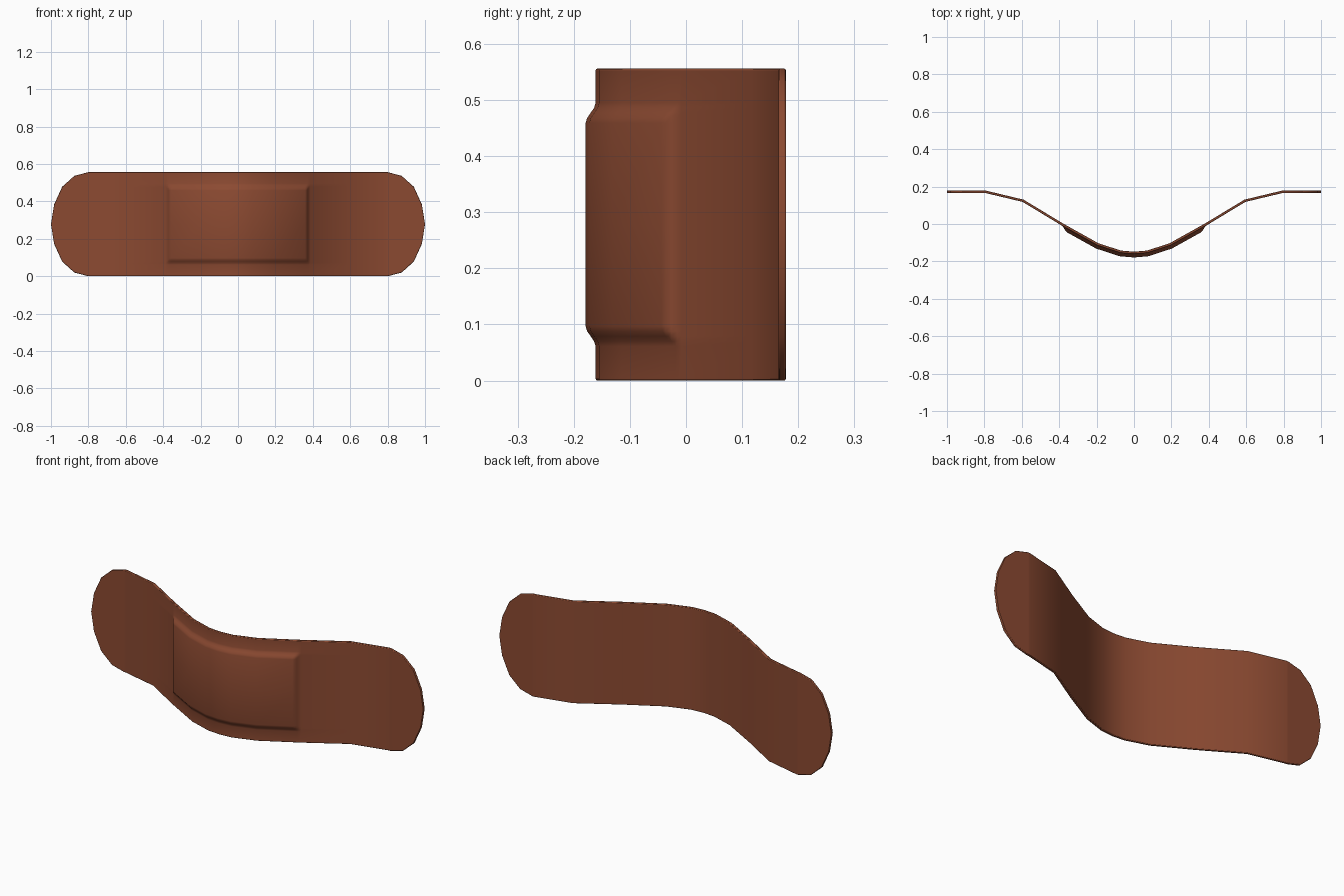
import bpy, bmesh, math

cube = bpy.data.objects.get("Cube")
if cube:
    bpy.data.objects.remove(cube)

HALF = 0.278          # half height of the strip
THICK = 0.013         # strip thickness
PAD_X, PAD_Z, PAD_RISE = 0.38, 0.217, 0.018
SLOPE = 0.036         # width of the pad's rounded shoulder

# Curve of the back surface, seen from above (mirrored in x)
CURVE = [(0, -0.148), (0.07, -0.142), (0.19, -0.103), (0.38, 0.003),
         (0.59, 0.13), (0.79, 0.178), (1, 0.178)]
# Rounded ends: x and fraction of the half height
CAP = [(0.8, 1), (0.875, 0.93), (0.94, 0.72), (0.983, 0.38), (1, 0)]


def lookup(points, x):
    """Linear interpolation through points, symmetric in x."""
    x = abs(x)
    if x <= points[0][0]:
        return points[0][1]
    for (x0, y0), (x1, y1) in zip(points, points[1:]):
        if x <= x1:
            return y0 + (y1 - y0) * (x - x0) / (x1 - x0)
    return points[-1][1]


def pad_height(x, z):
    """Raised cushion with an S-shaped shoulder."""
    d = min(PAD_X - abs(x), PAD_Z - abs(z)) / SLOPE
    d = max(0.0, min(1.0, d))
    return PAD_RISE * d * d * (3 - 2 * d)


def mirrored(values):
    return sorted({s * v for v in values for s in (-1, 1)})


def shoulder(edge):
    return [edge - SLOPE * k / 4 for k in range(5)]


columns = mirrored([p[0] for p in CURVE] + [p[0] for p in CAP] + shoulder(PAD_X))
rows = mirrored([0, HALF] + shoulder(PAD_Z))

# Back and front sheets joined by a rim
bm = bmesh.new()
back, front = [], []
for x in columns:
    y = lookup(CURVE, x)
    e = 0.02
    slope = (lookup(CURVE, x + e) - lookup(CURVE, x - e)) / (2 * e)
    if abs(x) > 0.9:
        slope = 0
    length = math.hypot(1, slope)
    nx, ny = slope / length, -1 / length
    back_col, front_col = [], []
    for r in rows:
        z = r * lookup(CAP, x)
        rise = THICK + pad_height(x, z)
        back_col.append(bm.verts.new((x, y, z + HALF)))
        front_col.append(bm.verts.new((x + nx * rise, y + ny * rise, z + HALF)))
    back.append(back_col)
    front.append(front_col)

for i in range(len(columns) - 1):
    for j in range(len(rows) - 1):
        for sheet in (back, front):
            bm.faces.new((sheet[i][j], sheet[i + 1][j],
                          sheet[i + 1][j + 1], sheet[i][j + 1]))
    for j in (0, -1):
        bm.faces.new((back[i][j], back[i + 1][j], front[i + 1][j], front[i][j]))
bmesh.ops.remove_doubles(bm, verts=bm.verts, dist=0.0005)
bmesh.ops.recalc_face_normals(bm, faces=bm.faces)

mesh = bpy.data.meshes.new("bandage_strip")
bm.to_mesh(mesh)
bm.free()
strip = bpy.data.objects.new("bandage_strip", mesh)
bpy.context.collection.objects.link(strip)

# Warm brown fabric
brown = bpy.data.materials.new("warm_brown")
brown.use_nodes = True
colour = (0.26, 0.068, 0.031, 1)
brown.diffuse_color = colour
brown.node_tree.nodes["Principled BSDF"].inputs["Base Color"].default_value = colour
mesh.materials.append(brown)

# Smooth surface with softly rounded rim
bpy.ops.object.select_all(action='DESELECT')
strip.select_set(True)
bpy.context.view_layer.objects.active = strip
bpy.ops.object.shade_smooth_by_angle(angle=math.radians(45))
bevel = strip.modifiers.new("soft_rim", 'BEVEL')
bevel.width = 0.003
bevel.segments = 2
bevel.limit_method = 'ANGLE'
bevel.angle_limit = math.radians(65)
